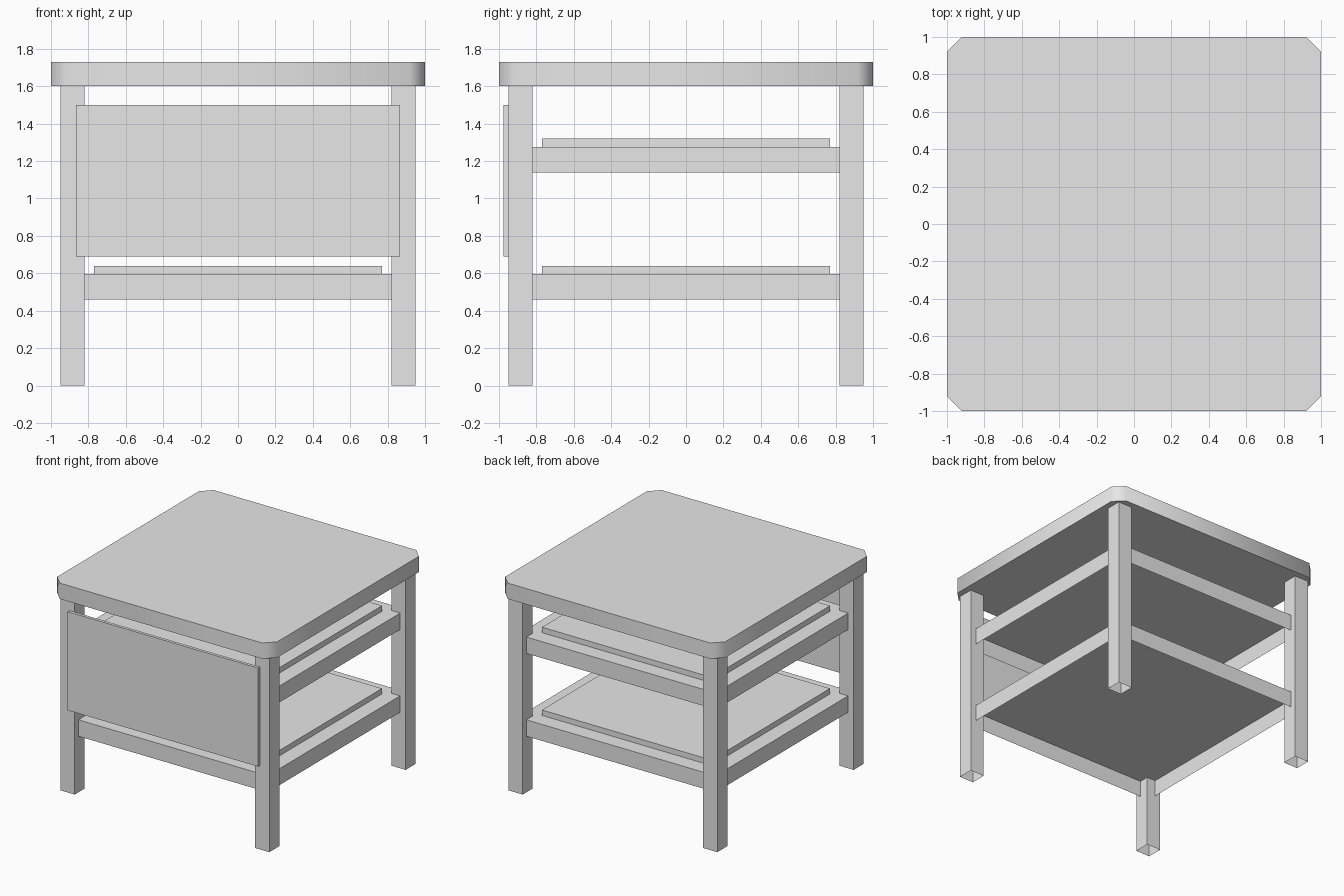
import bpy
import bmesh
import math

cube = bpy.data.objects.get("Cube")
if cube:
    bpy.data.objects.remove(cube, do_unlink=True)

# One plain grey finish for every part
grey = bpy.data.materials.new("plain_grey")
grey.use_nodes = True
COLOUR = (0.8, 0.8, 0.8, 1)
grey.diffuse_color = COLOUR
grey.node_tree.nodes["Principled BSDF"].inputs["Base Color"].default_value = COLOUR


def box(name, low, high, open_bottom=False, corner=0):
    """Box between two corners, optionally hollow below or with cut upright edges."""
    bm = bmesh.new()
    bmesh.ops.create_cube(bm, size=1)
    for v in bm.verts:
        v.co = [h if c > 0 else l for c, l, h in zip(v.co, low, high)]
    if corner:
        upright = [e for e in bm.edges
                   if abs(e.verts[0].co.z - e.verts[1].co.z) > 0.01]
        bmesh.ops.bevel(bm, geom=upright, offset=corner, segments=1,
                        affect='EDGES')
    if open_bottom:
        bm.normal_update()
        under = [f for f in bm.faces if f.normal.z < -0.9]
        bmesh.ops.delete(bm, geom=under, context='FACES')
    mesh = bpy.data.meshes.new(name)
    bm.to_mesh(mesh)
    bm.free()
    mesh.materials.append(grey)
    obj = bpy.data.objects.new(name, mesh)
    bpy.context.collection.objects.link(obj)
    return obj


# Table top with cut corners, softly shaded around its rim
top = box("table_top", (-1, -1, 1.6), (1, 1, 1.73), corner=0.08)
bpy.ops.object.select_all(action='DESELECT')
top.select_set(True)
bpy.context.view_layer.objects.active = top
bpy.ops.object.shade_smooth_by_angle(angle=math.radians(50))

# Four hollow square legs
for side, sx in (("right", -1), ("left", 1)):
    for end, sy in (("front", -1), ("back", 1)):
        xs = sorted((sx * 0.82, sx * 0.95))
        ys = sorted((sy * 0.82, sy * 0.95))
        box(f"{end}_{side}_leg", (xs[0], ys[0], 0), (xs[1], ys[1], 1.6),
            open_bottom=True)

# Two hollow shelves, each carrying a thin raised board
for level, z in (("lower", 0.46), ("upper", 1.14)):
    rim = z + 0.135
    box(f"{level}_shelf", (-0.9, -0.9, z), (0.9, 0.9, rim), open_bottom=True)
    box(f"{level}_shelf_board", (-0.77, -0.77, rim), (0.77, 0.77, rim + 0.045))

# Front panel fixed across the front legs
box("front_panel", (-0.865, -0.975, 0.69), (0.865, -0.95, 1.5))
